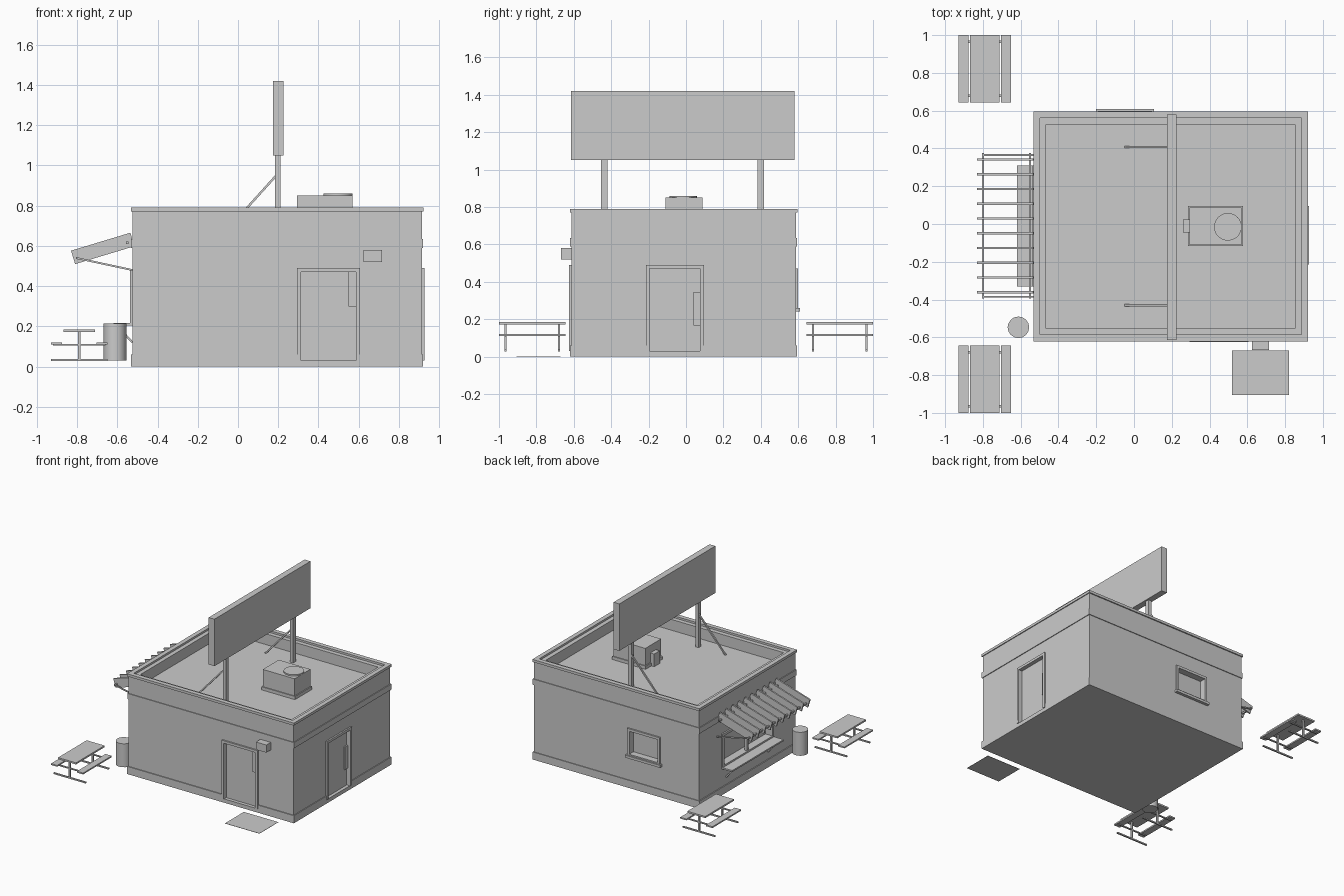
import bpy, bmesh, math
from mathutils import Vector

if "Cube" in bpy.data.objects:
    bpy.data.objects.remove(bpy.data.objects["Cube"], do_unlink=True)

grey = bpy.data.materials.new("plain_grey")
grey.use_nodes = True
COLOUR = (0.6, 0.6, 0.6, 1)
grey.diffuse_color = COLOUR
grey.node_tree.nodes["Principled BSDF"].inputs["Base Color"].default_value = COLOUR


def finish(name, bm):
    mesh = bpy.data.meshes.new(name)
    bmesh.ops.recalc_face_normals(bm, faces=bm.faces)
    bm.to_mesh(mesh)
    bm.free()
    mesh.materials.append(grey)
    obj = bpy.data.objects.new(name, mesh)
    bpy.context.collection.objects.link(obj)
    return obj


def add_box(bm, x, y, z):
    verts = bmesh.ops.create_cube(bm, size=1)["verts"]
    for v in verts:
        for i, (lo, hi) in enumerate((x, y, z)):
            v.co[i] = lo if v.co[i] < 0 else hi


def boxes(name, *specs):
    bm = bmesh.new()
    for spec in specs:
        add_box(bm, *spec)
    return finish(name, bm)


def ring(name, x, y, z, w):
    """Hollow rectangle lying flat, w wide."""
    bm = bmesh.new()
    outer = [(x[0], y[0]), (x[1], y[0]), (x[1], y[1]), (x[0], y[1])]
    inner = [(x[0] + w, y[0] + w), (x[1] - w, y[0] + w), (x[1] - w, y[1] - w), (x[0] + w, y[1] - w)]
    loops = [[bm.verts.new((*p, h)) for p in pts]
             for pts, h in ((outer, z[0]), (outer, z[1]), (inner, z[1]), (inner, z[0]))]
    for a, b in zip(loops, loops[1:] + loops[:1]):
        for i in range(4):
            j = (i + 1) % 4
            bm.faces.new((a[i], a[j], b[j], b[i]))
    return finish(name, bm)


def bar(name, a, b, width, height):
    """Square bar between two points."""
    a, b = Vector(a), Vector(b)
    length = (b - a).length / 2
    obj = boxes(name, ((-width / 2, width / 2), (-height / 2, height / 2), (-length, length)))
    obj.location = (a + b) / 2
    obj.rotation_euler = (b - a).to_track_quat('Z', 'X').to_euler()
    return obj


def disc(name, x, y, z, r, sides):
    bm = bmesh.new()
    bmesh.ops.create_cone(bm, cap_ends=True, segments=sides, radius1=r, radius2=r, depth=z[1] - z[0])
    bmesh.ops.translate(bm, verts=bm.verts, vec=(x, y, sum(z) / 2))
    obj = finish(name, bm)
    bpy.context.view_layer.objects.active = obj
    obj.select_set(True)
    bpy.ops.object.shade_smooth_by_angle(angle=math.radians(35))
    obj.select_set(False)
    return obj


# Building shell, base trim and mid band
WX, WY = (-0.525, 0.915), (-0.613, 0.587)
body = boxes("building_body", (WX, WY, (0.02, 0.775)))
base = boxes("base_trim", ((-0.532, 0.921), (-0.62, 0.593), (0, 0.06)))
ring("wall_band", (-0.531, 0.921), (-0.619, 0.593), (0.59, 0.635), 0.015)
ring("parapet_cap", (-0.533, 0.922), (-0.621, 0.596), (0.77, 0.79), 0.035)


def cut(target, x, y, z):
    cutter = boxes("cutter", (x, y, z))
    cutter.hide_render = True
    cutter.hide_viewport = True
    mod = target.modifiers.new("cut", 'BOOLEAN')
    mod.operation = 'DIFFERENCE'
    mod.solver = 'EXACT'
    mod.object = cutter


def opening(name, axis, wall, out, u, z, depth, w=0.02, bottom=True):
    """Recess in a wall with a raised frame; axis is the wall normal axis."""
    def spec(d, uu, zz):
        d = tuple(sorted(d))
        return (d, uu, zz) if axis == 0 else (uu, d, zz)
    low = z[0] + (w if bottom else 0)
    hole = spec((wall - out * depth, wall + out * 0.1), (u[0] + w, u[1] - w), (low, z[1] - w))
    cut(body, *hole)
    if z[0] < 0.06:
        cut(base, *hole)
    d = (wall - out * 0.004, wall + out * 0.012)
    parts = [spec(d, (u[0], u[0] + w), z), spec(d, (u[1] - w, u[1]), z),
             spec(d, (u[0] + w, u[1] - w), (z[1] - w, z[1]))]
    if bottom:
        parts.append(spec(d, (u[0] + w, u[1] - w), (z[0], low)))
    boxes(name, *parts)


# Roof well
cut(body, (-0.465, 0.853), (-0.552, 0.527), (0.69, 0.9))

# Doors with their plates
opening("front_door_frame", 1, WY[0], -1, (0.293, 0.607), (0.03, 0.49), 0.02, bottom=False)
boxes("front_door_plate", ((0.55, 0.587), (-0.603, -0.592), (0.30, 0.47)))
opening("side_door_frame", 0, WX[1], 1, (-0.215, 0.095), (0.03, 0.49), 0.02, bottom=False)
boxes("side_door_plate", ((0.894, 0.905), (0.04, 0.075), (0.165, 0.345)))

# Rear window and sill
opening("rear_window_frame", 1, WY[1], 1, (-0.19, 0.095), (0.25, 0.47), 0.04)
boxes("rear_window_sill", ((-0.2, 0.105), (0.58, 0.61), (0.24, 0.26)))

# Serving window, mullion, counter and brackets
opening("serving_window_frame", 0, WX[0], -1, (-0.33, 0.31), (0.21, 0.48), 0.05)
boxes("serving_window_mullion", ((-0.53, -0.51), (-0.02, 0.0), (0.22, 0.47)))
boxes("serving_counter", ((-0.62, -0.5), (-0.33, 0.31), (0.205, 0.217)))
for y in (-0.27, 0.25):
    bar("counter_bracket", (-0.525, y, 0.12), (-0.605, y, 0.208), 0.01, 0.01)

# Slatted awning with struts
slats = 10
pitch = 0.78 / slats
for i in range(slats):
    y = -0.40 + pitch * (i + 0.5)
    bar("awning_slat", (-0.82, y, 0.543), (-0.525, y, 0.632), pitch - 0.008, 0.012)
for x, z in ((-0.80, 0.54), (-0.55, 0.615)):
    boxes("awning_rail", ((x - 0.006, x + 0.006), (-0.395, 0.375), (z - 0.006, z + 0.006)))
for y in (-0.385, 0.365):
    bar("awning_strut", (-0.805, y, 0.54), (-0.525, y, 0.48), 0.009, 0.009)

# Roof sign
boxes("sign_board", ((0.175, 0.225), (-0.615, 0.58), (1.05, 1.42)))
for y in (-0.437, 0.4):
    boxes("sign_post", ((0.185, 0.212), (y - 0.017, y + 0.017), (0.69, 1.05)))
    bar("sign_brace", (0.19, y + 0.007, 0.95), (-0.045, y + 0.007, 0.69), 0.011, 0.011)

# Rooftop cooling unit
boxes("cooler_plinth", ((0.285, 0.578), (-0.117, 0.095), (0.685, 0.715)))
boxes("cooler_body", ((0.293, 0.57), (-0.11, 0.088), (0.71, 0.85)))
disc("cooler_fan", 0.497, -0.015, (0.845, 0.86), 0.073, 24)
boxes("cooler_duct", ((0.26, 0.30), (-0.045, 0.025), (0.69, 0.79)))

# Wall lamp and the patch beneath it
boxes("wall_lamp", ((0.625, 0.715), (-0.668, -0.61), (0.52, 0.58)))
boxes("ground_patch", ((0.52, 0.82), (-0.905, -0.67), (0, 0.002)))

# Litter bin
disc("litter_bin", -0.612, -0.547, (0.03, 0.215), 0.057, 16)

# Picnic tables
for cy in (-0.822, 0.822):
    ends = (cy - 0.178, cy + 0.178)
    boxes("table_top", ((-0.868, -0.712), ends, (0.172, 0.185)))
    boxes("table_benches", ((-0.93, -0.876), ends, (0.11, 0.121)), ((-0.704, -0.65), ends, (0.11, 0.121)))
    for y in (cy - 0.143, cy + 0.143):
        span = (y - 0.006, y + 0.006)
        boxes("table_legs", ((-0.796, -0.784), span, (0.03, 0.174)),
              ((-0.93, -0.65), span, (0.028, 0.038)), ((-0.92, -0.66), span, (0.104, 0.112)))
